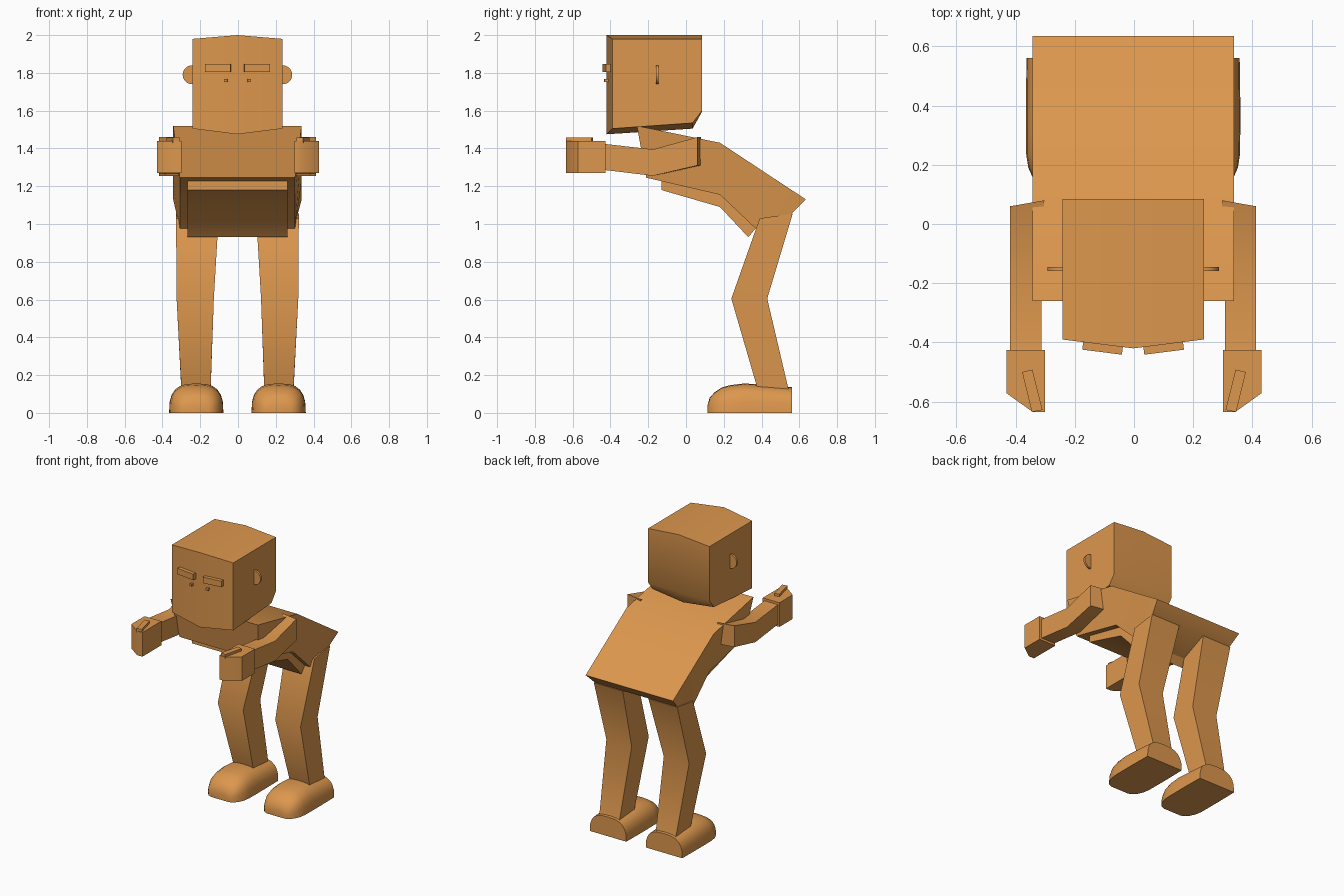
import bpy, bmesh, math
from mathutils import Matrix

cube = bpy.data.objects.get("Cube")
if cube:
    bpy.data.objects.remove(cube, do_unlink=True)

COLOUR = (0.72, 0.31, 0.075, 1)
clay = bpy.data.materials.new("warm_orange")
clay.diffuse_color = COLOUR
clay.use_nodes = True
clay.node_tree.nodes["Principled BSDF"].inputs["Base Color"].default_value = COLOUR
CX = -0.003  # centre line of the body


def finish(name, bm):
    """Turn a bmesh into a smooth-by-angle object."""
    bmesh.ops.recalc_face_normals(bm, faces=bm.faces)
    mesh = bpy.data.meshes.new(name)
    bm.to_mesh(mesh)
    bm.free()
    mesh.materials.append(clay)
    ob = bpy.data.objects.new(name, mesh)
    bpy.context.collection.objects.link(ob)
    bpy.ops.object.select_all(action='DESELECT')
    ob.select_set(True)
    bpy.context.view_layer.objects.active = ob
    bpy.ops.object.shade_smooth_by_angle(angle=math.radians(40))
    return ob


def loft(name, rings, side=1, cx=CX):
    """Skin closed rings of equal length and cap both ends."""
    bm = bmesh.new()
    vs = [[bm.verts.new((cx + side * x, y, z)) for x, y, z in r] for r in rings]
    n = len(vs[0])
    for a, b in zip(vs, vs[1:]):
        for i in range(n):
            j = (i + 1) % n
            bm.faces.new((a[i], a[j], b[j], b[i]))
    bm.faces.new(vs[0])
    bm.faces.new(vs[-1])
    return finish(name, bm)


def slab(top, bottom, top_w, bottom_w):
    """Four-cornered ring, symmetric in x, from (y, z) pairs."""
    return [(-top_w, *top), (top_w, *top), (bottom_w, *bottom), (-bottom_w, *bottom)]


def box(name, centre, size, turn=0):
    bm = bmesh.new()
    bmesh.ops.create_cube(bm, size=1, matrix=Matrix.Translation(centre)
                          @ Matrix.Rotation(turn, 4, 'Z') @ Matrix.Diagonal((*size, 1)))
    return finish(name, bm)


# Bent torso and the belly block under it
loft("torso", [
    slab((-0.26, 1.52), (-0.21, 1.245), 0.34, 0.305),
    slab((0.18, 1.43), (0.18, 1.155), 0.34, 0.305),
    slab((0.48, 1.232), (0.37, 0.975), 0.34, 0.305),
    slab((0.635, 1.13), (0.56, 1.055), 0.34, 0.32)])
loft("belly", [
    slab((-0.13, 1.25), (-0.13, 1.18), 0.265, 0.265),
    slab((0.18, 1.18), (0.18, 1.09), 0.265, 0.265),
    slab((0.375, 0.985), (0.33, 0.93), 0.265, 0.265)])

# Head, ridged along its middle
edge = [(-0.39, 1.98), (0.085, 1.98), (0.085, 1.60), (0.035, 1.535), (-0.39, 1.505)]
ridge = [(-0.42, 2.0), (0.085, 2.0), (0.085, 1.595), (0.035, 1.505), (-0.42, 1.475)]
loft("head", [[(x, y, z) for y, z in profile]
              for x, profile in ((-0.239, edge), (0, ridge), (0.239, edge))])

# Parts made once for each side
for side, label in ((1, "left"), (-1, "right")):
    # Thin round ear, half sunk in the head
    bm = bmesh.new()
    bmesh.ops.create_cone(bm, cap_ends=True, segments=24, radius1=0.05, radius2=0.05, depth=0.015,
                          matrix=Matrix.Translation((CX + side * 0.24, -0.152, 1.79))
                          @ Matrix.Rotation(math.pi / 2, 4, 'X'))
    finish(label + "_ear", bm)

    # Narrow eye bar and the small dot under it
    box(label + "_eye", (CX + side * 0.103, -0.418, 1.825), (0.135, 0.03, 0.042), side * 0.125)
    box(label + "_dot", (CX + side * 0.061, -0.42, 1.76), (0.016, 0.026, 0.016), side * 0.125)

    # Arm, bent at the elbow
    loft(label + "_arm", [
        [(0.30, 0.08, 1.46), (0.415, 0.06, 1.46), (0.415, 0.06, 1.31), (0.30, 0.08, 1.31)],
        [(0.31, -0.175, 1.395), (0.415, -0.175, 1.395), (0.415, -0.175, 1.255), (0.31, -0.175, 1.255)],
        [(0.31, -0.44, 1.425), (0.415, -0.44, 1.425), (0.415, -0.44, 1.287), (0.31, -0.44, 1.287)],
    ], side)

    # Mitten hand and thumb
    palm = [(0.30, -0.425), (0.30, -0.635), (0.342, -0.635), (0.43, -0.572), (0.43, -0.425)]
    loft(label + "_hand", [[(x, y, z) for x, y in palm] for z in (1.27, 1.44)], side, 0)
    thumb = [(0.343, -0.492), (0.378, -0.50), (0.345, -0.635), (0.309, -0.628)]
    loft(label + "_thumb", [[(x, y, z) for x, y in thumb] for z in (1.43, 1.458)], side, 0)

    # Leg, bent at the knee: front (y, z), back (y, z), inner x, outer x
    stations = [((0.39, 1.03), (0.565, 1.055), 0.10, 0.325),
                ((0.24, 0.605), (0.43, 0.605), 0.125, 0.322),
                ((0.378, 0.13), (0.545, 0.115), 0.142, 0.297)]
    loft(label + "_leg", [[(i, *f), (o, *f), (o, *b), (i, *b)] for f, b, i, o in stations], side)

    # Domed foot: y, half width, height
    rings = []
    for y, w, h in ((0.56, 0.142, 0.136), (0.42, 0.144, 0.148), (0.31, 0.144, 0.156),
                    (0.235, 0.143, 0.147), (0.19, 0.136, 0.135), (0.15, 0.118, 0.108),
                    (0.125, 0.096, 0.08), (0.114, 0.07, 0.04)):
        ring = []
        for k in range(13):
            a = math.pi * k / 12
            c, s = math.cos(a), max(0, math.sin(a))
            ring.append((0.218 + w * math.copysign(abs(c) ** 0.7, c), y,
                         h * s ** 0.7 if 0 < k < 12 else 0))
        rings.append(ring)
    loft(label + "_foot", rings, side)
